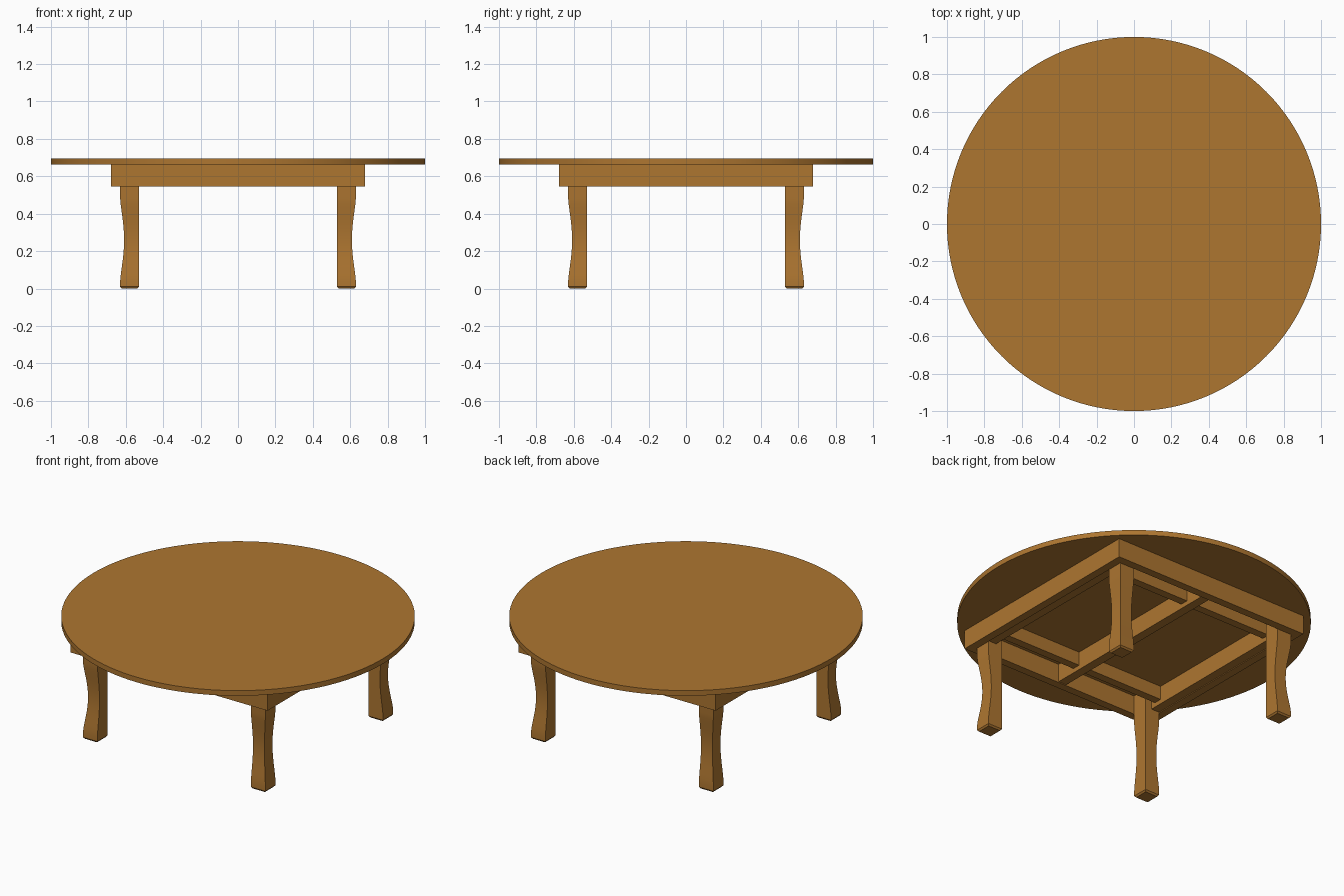
import bpy, bmesh, math

if "Cube" in bpy.data.objects:
    bpy.data.objects.remove(bpy.data.objects["Cube"])

wood = bpy.data.materials.new("warm brown wood")
wood.diffuse_color = (0.42, 0.18, 0.03, 1.0)
wood.use_nodes = True
wood.node_tree.nodes["Principled BSDF"].inputs["Base Color"].default_value = wood.diffuse_color

TOP_Z, UNDER_Z, APRON_Z = 0.695, 0.663, 0.545


def finish(name, bm, smooth=False):
    bmesh.ops.recalc_face_normals(bm, faces=bm.faces)
    mesh = bpy.data.meshes.new(name)
    bm.to_mesh(mesh)
    bm.free()
    mesh.materials.append(wood)
    obj = bpy.data.objects.new(name, mesh)
    bpy.context.collection.objects.link(obj)
    if smooth:
        bpy.ops.object.select_all(action='DESELECT')
        obj.select_set(True)
        bpy.context.view_layer.objects.active = obj
        bpy.ops.object.shade_smooth_by_angle(angle=math.radians(30))
    return obj


def box(name, x0, x1, y0, y1, z0, z1):
    bm = bmesh.new()
    bmesh.ops.create_cube(bm, size=1)
    for v in bm.verts:
        v.co.x = x1 if v.co.x > 0 else x0
        v.co.y = y1 if v.co.y > 0 else y0
        v.co.z = z1 if v.co.z > 0 else z0
    return finish(name, bm)


# Round tabletop
bm = bmesh.new()
bmesh.ops.create_cone(bm, cap_ends=True, segments=128, radius1=1, radius2=1,
                      depth=TOP_Z - UNDER_Z)
bmesh.ops.translate(bm, verts=bm.verts, vec=(0, 0, (TOP_Z + UNDER_Z) / 2))
finish("tabletop", bm, True)

# Square apron frame
bm = bmesh.new()
rings = []
for r, z in ((0.68, APRON_Z), (0.68, UNDER_Z), (0.63, UNDER_Z), (0.63, APRON_Z)):
    rings.append([bm.verts.new((sx * r, sy * r, z))
                  for sx, sy in ((-1, -1), (1, -1), (1, 1), (-1, 1))])
for k in range(4):
    a, b = rings[k], rings[(k + 1) % 4]
    for i in range(4):
        j = (i + 1) % 4
        bm.faces.new((a[i], a[j], b[j], b[i]))
finish("apron", bm)

# Inner rails: three deep ones front to back, two shallower ones across
for name, x in (("left", -0.602), ("middle", 0), ("right", 0.602)):
    box(name + "_rail", x - 0.028, x + 0.028, -0.63, 0.63, 0.55, UNDER_Z)
for name, y in (("front", -0.475), ("back", 0.475)):
    box(name + "_cross_rail", -0.63, 0.63, y - 0.025, y + 0.025, 0.578, UNDER_Z)


# Legs: straight inner faces, hollowed outer faces, small bevel at the foot
def leg(name, sx, sy):
    profile = [(0, 0.622), (0.01, 0.63), (0.04, 0.63)]
    steps = 16
    for i in range(1, steps):
        t = i / steps
        profile.append((0.04 + 0.44 * t, 0.63 - 0.021 * math.sin(math.pi * t) ** 1.3))
    profile += [(0.48, 0.63), (UNDER_Z, 0.63)]
    bm = bmesh.new()
    prev = None
    for z, o in profile:
        n = 0.538 if z == 0 else 0.53
        ring = [bm.verts.new((sx * x, sy * y, z))
                for x, y in ((n, n), (o, n), (o, o), (n, o))]
        if prev:
            for i in range(4):
                j = (i + 1) % 4
                bm.faces.new((prev[i], prev[j], ring[j], ring[i]))
        else:
            bm.faces.new(ring)
        prev = ring
    bm.faces.new(prev)
    finish(name, bm, True)


for yname, sy in (("front", -1), ("back", 1)):
    for xname, sx in (("left", -1), ("right", 1)):
        leg(f"{yname}_{xname}_leg", sx, sy)
